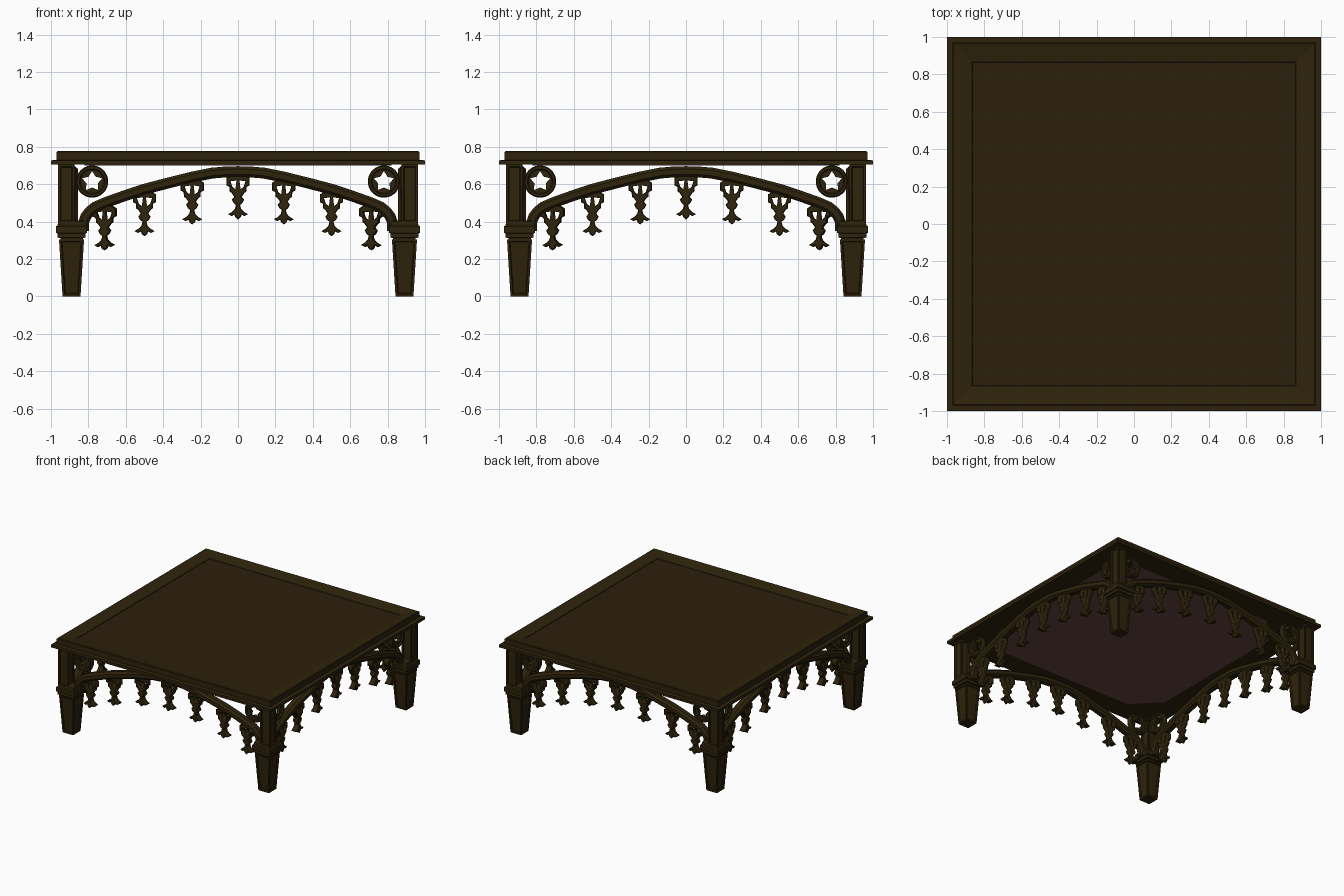
import bpy, bmesh, math
from mathutils import Matrix, Vector

if "Cube" in bpy.data.objects:
    bpy.data.objects.remove(bpy.data.objects["Cube"])


def material(name, rgb):
    m = bpy.data.materials.new(name)
    m.diffuse_color = (*rgb, 1)
    m.use_nodes = True
    m.node_tree.nodes["Principled BSDF"].inputs["Base Color"].default_value = m.diffuse_color
    return m


WOOD = material("dark olive wood", (0.0275, 0.0170, 0.0035))
PANEL = material("dark brown panel", (0.0250, 0.0140, 0.0038))
UNDER = material("reddish brown underside", (0.125, 0.062, 0.048))


def add(name, mesh, mat, smooth=False):
    if mat:
        mesh.materials.append(mat)
    ob = bpy.data.objects.new(name, mesh)
    bpy.context.collection.objects.link(ob)
    if smooth:
        bpy.ops.object.select_all(action='DESELECT')
        ob.select_set(True)
        bpy.context.view_layer.objects.active = ob
        bpy.ops.object.shade_smooth_by_angle(angle=math.radians(35))
    return ob


def four(ob):
    """Repeat an object around the table at quarter turns."""
    base = ob.name
    for k, side in enumerate(("front", "right", "back", "left")):
        c = ob if k == 0 else ob.copy()
        if k:
            bpy.context.collection.objects.link(c)
        c.name = side + "_" + base
        c.rotation_euler.z = k * math.pi / 2


def loft(name, centre, rings, mat, panel_min=None):
    """Square rings (half width, z) joined into a closed block; tall faces get sunk panels."""
    bm = bmesh.new()
    loops = []
    for h, z in rings:
        loops.append([bm.verts.new((centre + sx * h, centre + sy * h, z))
                      for sx, sy in ((-1, -1), (1, -1), (1, 1), (-1, 1))])
    tall = []
    for a, b in zip(loops, loops[1:]):
        for i in range(4):
            j = (i + 1) % 4
            f = bm.faces.new((a[i], a[j], b[j], b[i]))
            if panel_min and abs(a[0].co.z - b[0].co.z) > panel_min:
                tall.append(f)
    bm.faces.new(loops[0][::-1])
    bm.faces.new(loops[-1])
    bmesh.ops.recalc_face_normals(bm, faces=bm.faces)
    if tall:
        bmesh.ops.inset_individual(bm, faces=tall, thickness=0.017)
        bmesh.ops.inset_individual(bm, faces=tall, thickness=0.006, depth=-0.008)
    me = bpy.data.meshes.new(name)
    bm.to_mesh(me)
    bm.free()
    return add(name, me, mat)


def plate(name, outlines, half, bevel, matrix, mat):
    """Flat cut-out: first outline is the edge, the others are holes."""
    cu = bpy.data.curves.new(name + "_curve", 'CURVE')
    cu.dimensions = '2D'
    cu.fill_mode = 'BOTH'
    cu.extrude = half - bevel
    cu.bevel_depth = bevel
    cu.bevel_resolution = 0
    cu.offset = -bevel
    for pts in outlines:
        s = cu.splines.new('POLY')
        s.points.add(len(pts) - 1)
        for p, (x, y) in zip(s.points, pts):
            p.co = (x, y, 0, 1)
        s.use_cyclic_u = True
    tmp = bpy.data.objects.new(name + "_tmp", cu)
    bpy.context.collection.objects.link(tmp)
    bpy.context.view_layer.update()
    me = bpy.data.meshes.new_from_object(tmp)
    bpy.data.objects.remove(tmp)
    me.transform(matrix)
    me.materials.clear()
    return add(name, me, mat)


# Table top: lower slab, frame sloping gently inward and sunk centre panel
top = loft("table_top", 0, [(1, .705), (1, .727), (.97, .73), (.97, .772), (.964, .776),
                            (.93, .769), (.866, .759), (.863, .755)], WOOD)
top.data.materials.append(PANEL)
for f in top.data.polygons:
    if f.normal.z > .99 and f.center.length < .8 and f.area > 2:
        f.material_index = 1

# Reddish underside field with clipped corners
E, C = .82, .62
octagon = [(-C, -E), (C, -E), (E, -C), (E, C), (C, E), (-C, E), (-E, C), (-E, -C)]
plate("underside_panel", [octagon], .003, 0, Matrix.Translation((0, 0, .704)), UNDER)

# Legs: tapered foot, stepped collar and upper post
L = -.89
four(loft("tapered_leg", L, [(.048, 0), (.067, .305)], WOOD, .2))
four(loft("leg_collar", L, [(.060, .300), (.060, .312), (.074, .314), (.074, .336), (.083, .340),
                            (.083, .374), (.074, .382), (.070, .400), (.055, .405)], WOOD))
four(loft("upper_post", -.918, [(.044, .39), (.044, .706)], WOOD, .2))

# Arch rail: octagonal section swept along the arch
half_arch = [(.825, .35), (.825, .395), (.815, .425), (.795, .452), (.765, .477), (.71, .501),
             (.60, .540), (.50, .573), (.37, .607), (.25, .637), (.14, .659), (.07, .665)]
path = [(-x, z) for x, z in half_arch] + [(0, .667)] + half_arch[::-1]
section = [(.035, .014), (.018, .029), (-.018, .029), (-.035, .014),
           (-.035, -.014), (-.018, -.029), (.018, -.029), (.035, -.014)]
bm = bmesh.new()
loops = []
for i, (x, z) in enumerate(path):
    a, b = path[max(i - 1, 0)], path[min(i + 1, len(path) - 1)]
    t = Vector((b[0] - a[0], b[1] - a[1])).normalized()
    loops.append([bm.verts.new((x - t.y * v, L + u, z + t.x * v)) for u, v in section])
for a, b in zip(loops, loops[1:]):
    for i in range(8):
        j = (i + 1) % 8
        bm.faces.new((a[i], a[j], b[j], b[i]))
bm.faces.new(loops[0])
bm.faces.new(loops[-1])
bmesh.ops.recalc_face_normals(bm, faces=bm.faces)
me = bpy.data.meshes.new("arch_rail")
bm.to_mesh(me)
bm.free()
four(add("arch_rail", me, WOOD, True))

UPRIGHT = Matrix.Rotation(math.pi / 2, 4, 'X')

# Hanging pendants: pierced bracket, narrow waist and winged drop
edge = [(.030, -.01), (.062, -.03), (.062, -.072), (.046, -.080), (.044, -.105), (.034, -.112),
        (.020, -.132), (.033, -.148), (.024, -.166), (.011, -.176), (.016, -.196), (.030, -.212),
        (.054, -.226), (.034, -.236), (.020, -.228), (.014, -.242)]
outline = edge + [(0, -.254)] + [(-x, z) for x, z in edge[::-1]]
hole = [(.008, -.045), (.040, -.050), (.030, -.080), (.014, -.092)]
holes = [hole, [(-x, z) for x, z in hole]]
for n, (x, z) in enumerate([(-.715, .499), (-.5, .575), (-.245, .638), (0, .665),
                            (.245, .638), (.5, .575), (.71, .501)]):
    four(plate("pendant_%d" % (n + 1), [outline] + holes, .022, .004,
               Matrix.Translation((x, L, z)) @ UPRIGHT, WOOD))

# Corner roundels: moulded ring with a star-pierced plate
N = 40
ang = [2 * math.pi * i / N for i in range(N)]
disc = [(.074 * math.cos(a), .074 * math.sin(a)) for a in ang]
star = []
for i in range(10):
    r, a = (.056, .032)[i % 2], math.pi / 2 + i * math.pi / 5
    star.append((r * math.cos(a), r * math.sin(a)))
for side, x in (("left", -.78), ("right", .78)):
    place = Matrix.Translation((x, L, .614)) @ UPRIGHT
    four(plate(side + "_roundel_star", [disc, star], .012, 0, place, WOOD))
    bm = bmesh.new()
    rings = []
    for a in ang:
        rings.append([bm.verts.new(place @ Vector((r * math.cos(a), r * math.sin(a), h)))
                      for r, h in ((.062, -.010), (.068, -.022), (.080, -.022), (.086, -.012),
                                   (.086, .012), (.080, .022), (.068, .022), (.062, .010))])
    for i in range(N):
        p, q = rings[i], rings[(i + 1) % N]
        for k in range(8):
            m = (k + 1) % 8
            bm.faces.new((p[k], p[m], q[m], q[k]))
    bmesh.ops.recalc_face_normals(bm, faces=bm.faces)
    me = bpy.data.meshes.new(side + "_roundel_ring")
    bm.to_mesh(me)
    bm.free()
    four(add(side + "_roundel_ring", me, WOOD, True))
